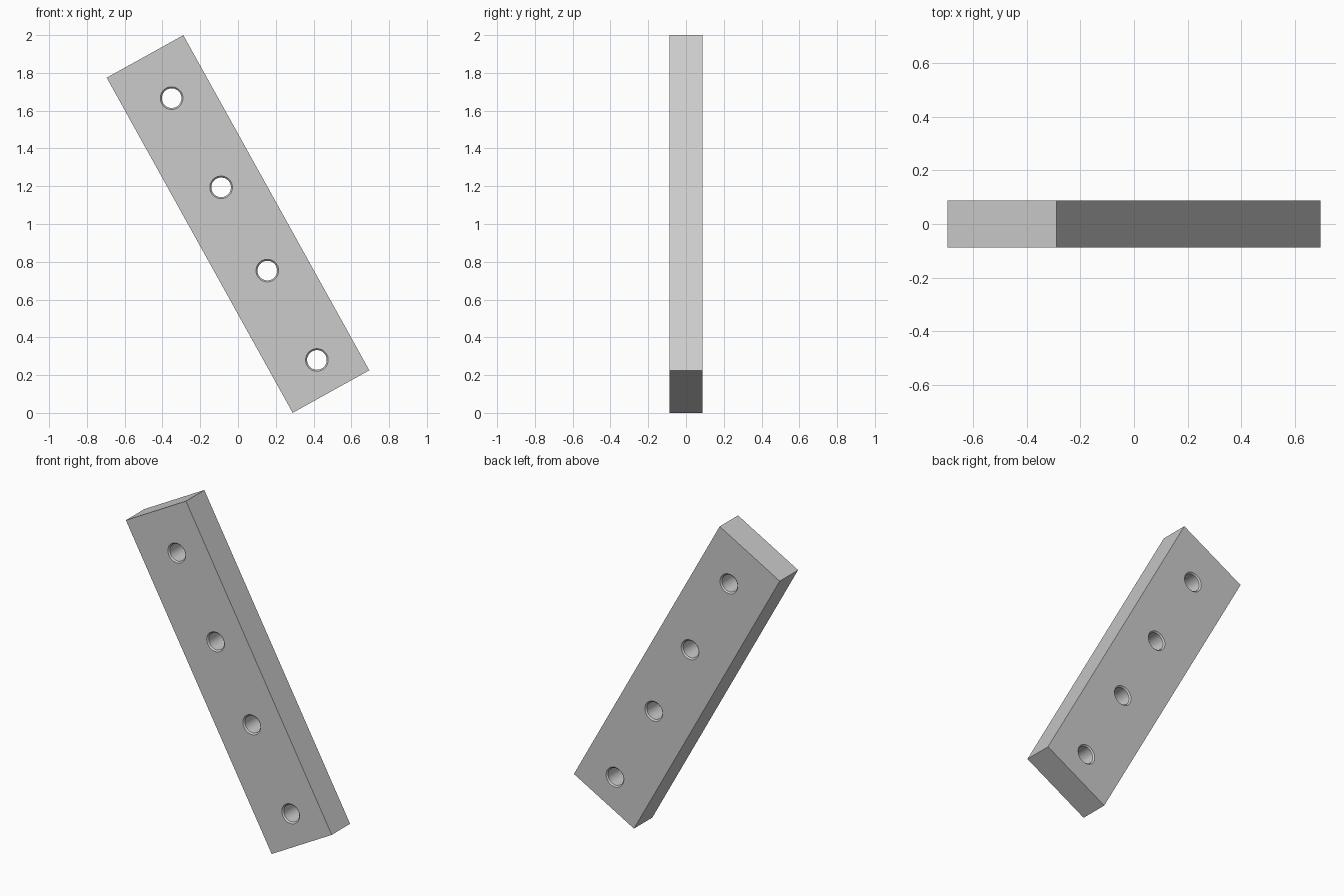
import bpy, bmesh
from math import radians, pi
from mathutils import Matrix

LENGTH, WIDTH, DEPTH = 2.029, 0.464, 0.177
TILT = radians(-29.03)
HOLES = (0.753, 0.213, -0.291, -0.832)   # positions along the bar
HOLE_X = 0.016
BORE_R, CHAMFER, OVER = 0.052, 0.008, 0.01

old = bpy.data.objects.get("Cube")
if old:
    bpy.data.objects.remove(old, do_unlink=True)

grey = bpy.data.materials.new("light_grey")
grey.use_nodes = True
grey.diffuse_color = (0.6, 0.6, 0.6, 1)
grey.node_tree.nodes["Principled BSDF"].inputs["Base Color"].default_value = (0.6, 0.6, 0.6, 1)


def make_object(name, bm):
    bmesh.ops.recalc_face_normals(bm, faces=bm.faces)
    mesh = bpy.data.meshes.new(name)
    bm.to_mesh(mesh)
    bm.free()
    mesh.materials.append(grey)
    obj = bpy.data.objects.new(name, mesh)
    bpy.context.collection.objects.link(obj)
    return obj


# Flat rectangular bar
bm = bmesh.new()
bmesh.ops.create_cube(bm, size=1, matrix=Matrix.Diagonal((WIDTH, DEPTH, LENGTH, 1)))
bar = make_object("drilled_bar", bm)

# Drill shape: straight bore flaring out to a chamfer at both faces
half = DEPTH / 2
flare = BORE_R + CHAMFER + OVER
profile = [(0, -half - OVER), (flare, -half - OVER), (BORE_R, -half + CHAMFER),
           (BORE_R, half - CHAMFER), (flare, half + OVER), (0, half + OVER)]
bm = bmesh.new()
for z in HOLES:
    verts = [bm.verts.new((HOLE_X + r, y, z)) for r, y in profile]
    edges = [bm.edges.new(pair) for pair in zip(verts, verts[1:])]
    bmesh.ops.spin(bm, geom=verts + edges, cent=(HOLE_X, 0, z), axis=(0, 1, 0),
                   angle=2 * pi, steps=48)
bmesh.ops.remove_doubles(bm, verts=bm.verts, dist=0.0001)
drill = make_object("drill_cutter", bm)
drill.hide_render = True

# Cut the holes through the bar
cut = bar.modifiers.new("holes", 'BOOLEAN')
cut.operation = 'DIFFERENCE'
cut.solver = 'EXACT'
cut.object = drill
bpy.ops.object.select_all(action='DESELECT')
bar.select_set(True)
bpy.context.view_layer.objects.active = bar
bpy.ops.object.modifier_apply(modifier=cut.name)
bpy.data.objects.remove(drill, do_unlink=True)

# Lean the bar and smooth the bores
bar.data.transform(Matrix.Translation((0, 0, 1)) @ Matrix.Rotation(TILT, 4, 'Y'))
bpy.ops.object.shade_smooth_by_angle(angle=radians(30))
